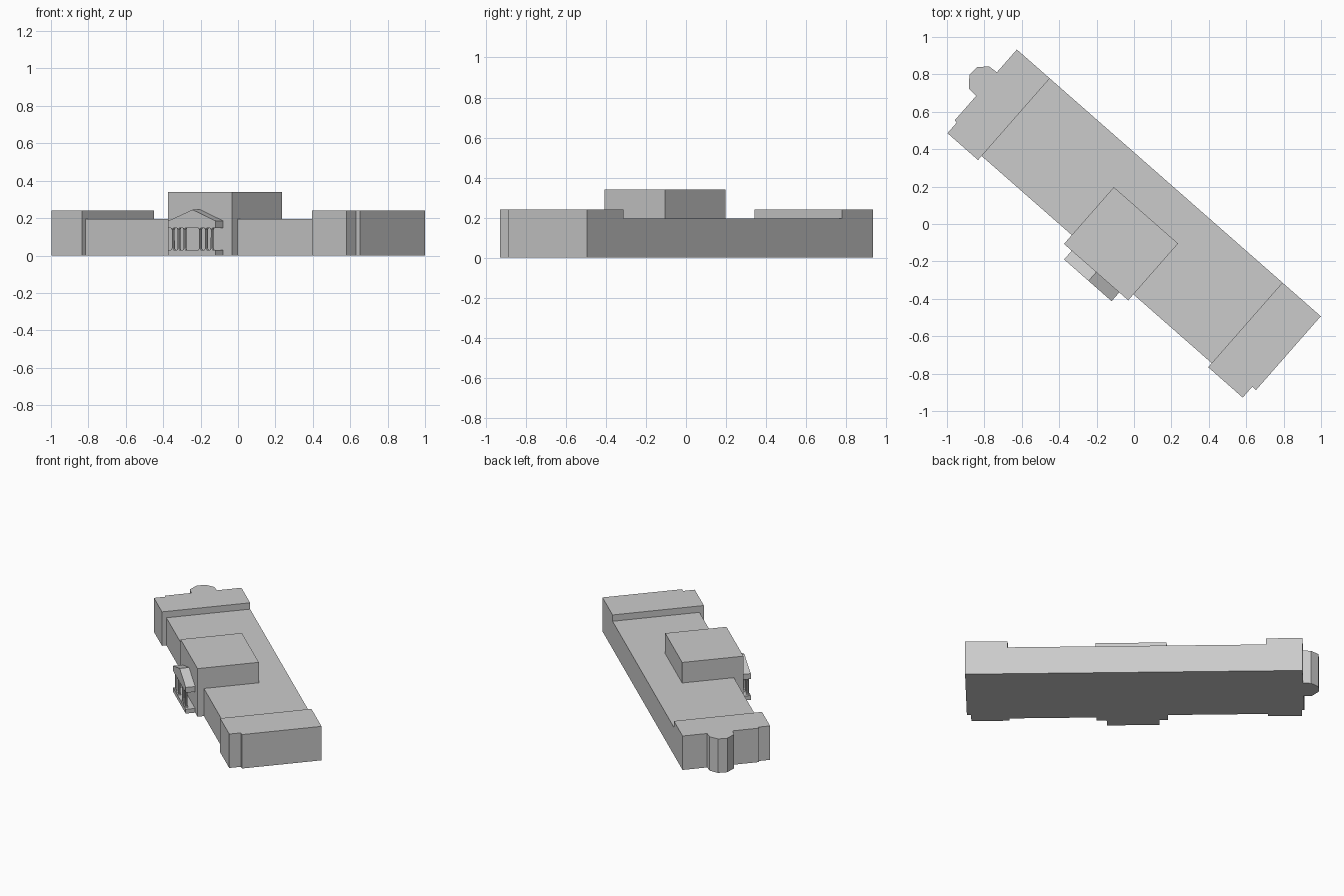
import bpy, bmesh
from mathutils import Matrix, Vector
from math import radians

cube = bpy.data.objects.get("Cube")
if cube:
    bpy.data.objects.remove(cube, do_unlink=True)

grey = bpy.data.materials.new("light grey")
grey.use_nodes = True
grey.diffuse_color = (0.6, 0.6, 0.6, 1)
grey.node_tree.nodes["Principled BSDF"].inputs["Base Color"].default_value = (0.6, 0.6, 0.6, 1)

# The whole building is turned on its plot
TURN = Matrix.Rotation(radians(-41.27), 4, 'Z')


def finish(name, bm):
    bmesh.ops.recalc_face_normals(bm, faces=bm.faces)
    bm.transform(TURN)
    mesh = bpy.data.meshes.new(name)
    bm.to_mesh(mesh)
    bm.free()
    mesh.materials.append(grey)
    obj = bpy.data.objects.new(name, mesh)
    bpy.context.collection.objects.link(obj)
    return obj


def extrude(name, points, shift):
    """Closed profile pushed along a vector."""
    bm = bmesh.new()
    face = bm.faces.new([bm.verts.new(p) for p in points])
    new = bmesh.ops.extrude_face_region(bm, geom=[face], use_keep_orig=True)["geom"]
    bmesh.ops.translate(bm, vec=Vector(shift),
                        verts=[v for v in new if isinstance(v, bmesh.types.BMVert)])
    return finish(name, bm)


def block(name, plan, top, bottom=0):
    return extrude(name, [(x, y, bottom) for x, y in plan], (0, 0, top - bottom))


def box(name, x0, x1, y0, y1, top, bottom=0):
    return block(name, [(x0, y0), (x1, y0), (x1, y1), (x0, y1)], top, bottom)


BACK = 0.288
W, E = -0.852, 0.803           # inner ends of the wings
PL, PR, PF, PB = -0.156, 0.182, -0.389, -0.326   # portico limits

# Long main hall, its front stepping behind the tower
block("main_hall", [(W, BACK), (W, -0.264), (0, -0.264), (0, -0.285),
                    (E, -0.285), (E, BACK)], 0.195)

# End wings with set-back corners; the left-hand end carries a bay
block("east_wing", [(E, BACK), (E, -0.314), (1.049, -0.314), (1.049, -0.237),
                    (1.076, -0.237), (1.076, BACK)], 0.24)
block("west_wing", [(W, BACK), (W, -0.293), (-1.07, -0.293), (-1.07, -0.217),
                    (-1.086, -0.217), (-1.086, -0.042), (-1.14, -0.039),
                    (-1.187, 0.018), (-1.183, 0.078), (-1.138, 0.122),
                    (-1.086, 0.126), (-1.086, BACK)], 0.24)

# Central tower
box("central_tower", -0.211, 0.246, -0.327, 0.077, 0.34)

# Portico: base slab and gabled roof
box("portico_base", PL, PR, PF, PB, 0.03)
mid = (PL + PR) / 2 + 0.005
gable = [(PL, 0.147), (PR, 0.147), (PR, 0.185), (mid, 0.245), (PL, 0.185)]
extrude("portico_roof", [(x, PF, z) for x, z in gable], (0, PB - PF, 0))

# Portico columns with flared foot and head
for i, offset in enumerate((-0.138, -0.098, -0.055, 0.055, 0.098, 0.138)):
    bm = bmesh.new()
    for z, h, r1, r2 in ((0.088, 0.118, 0.008, 0.007),
                         (0.034, 0.008, 0.012, 0.008),
                         (0.142, 0.010, 0.007, 0.012)):
        bmesh.ops.create_cone(bm, cap_ends=True, segments=8, radius1=r1, radius2=r2, depth=h,
                              matrix=Matrix.Translation((0.008 + offset, PF + 0.013, z)))
    finish(f"portico_column_{i + 1}", bm)
